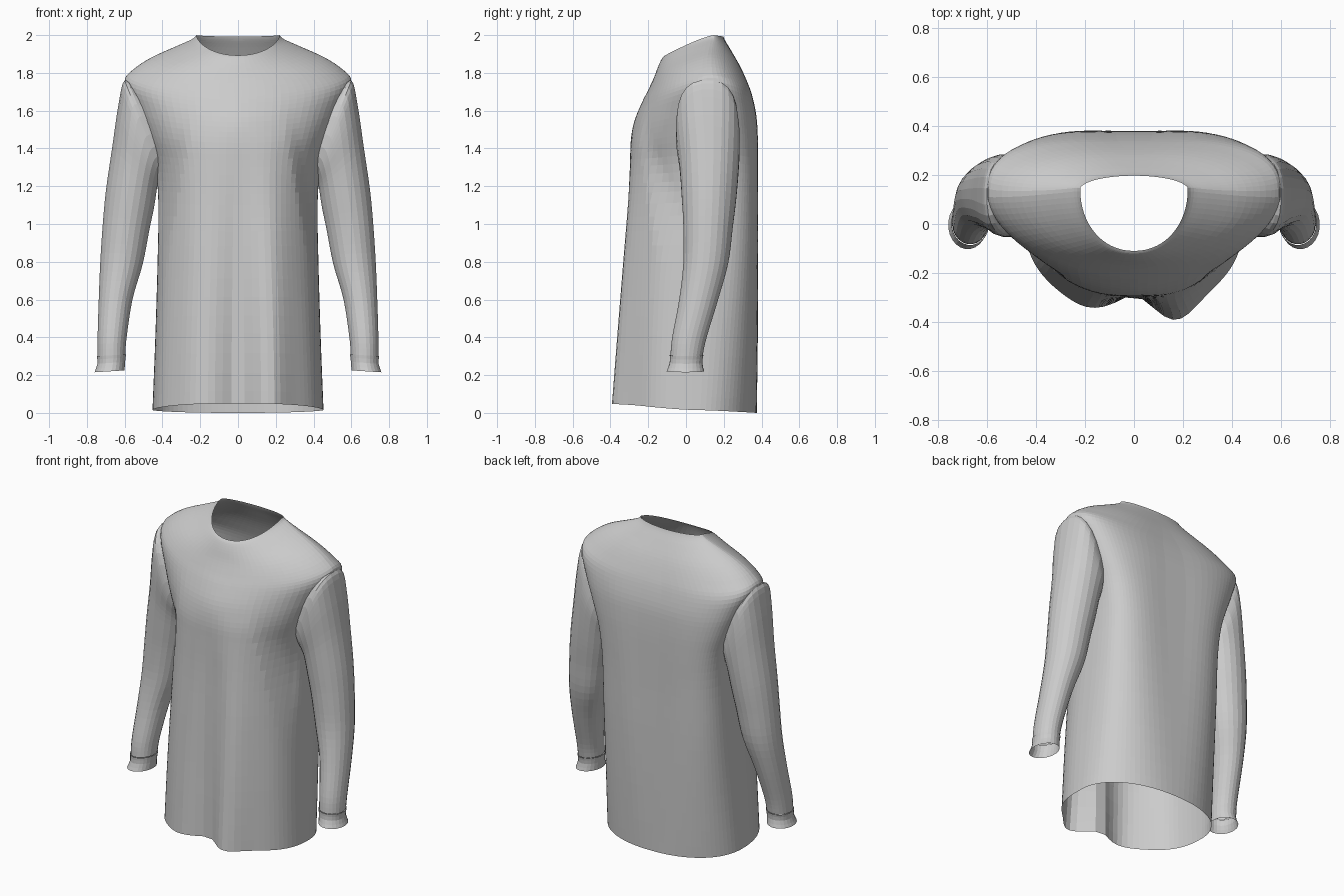
import bpy, bmesh, math

if "Cube" in bpy.data.objects:
    bpy.data.objects.remove(bpy.data.objects["Cube"], do_unlink=True)

fabric = bpy.data.materials.new("grey_fabric")
fabric.use_nodes = True
GREY = (0.6, 0.6, 0.6, 1)
fabric.diffuse_color = GREY
fabric.node_tree.nodes["Principled BSDF"].inputs["Base Color"].default_value = GREY


def refine(keys, steps):
    """Smoothly interpolate key rings (Catmull-Rom)."""
    out = []
    for i in range(len(keys) - 1):
        a, b, c, d = (keys[min(max(i + k, 0), len(keys) - 1)] for k in (-1, 0, 1, 2))
        for j in range(steps):
            t = j / steps
            out.append([q + t / 2 * (r - p + t * (2 * p - 5 * q + 4 * r - s + t * (3 * (q - r) + s - p)))
                        for p, q, r, s in zip(a, b, c, d)])
    return out + [list(keys[-1])]


def loft(name, rings, point, sides, drop=None):
    """Skin open tube through rings, optionally dropping some faces."""
    bm = bmesh.new()
    rows = [[bm.verts.new(point(r, 2 * math.pi * (k + 0.5) / sides)) for k in range(sides)] for r in rings]
    for lower, upper in zip(rows, rows[1:]):
        for k in range(sides):
            m = (k + 1) % sides
            bm.faces.new((lower[k], lower[m], upper[m], upper[k]))
    if drop:
        gone = [f for f in bm.faces if drop(f.calc_center_median())]
        bmesh.ops.delete(bm, geom=gone, context='FACES')
    mesh = bpy.data.meshes.new(name)
    bm.to_mesh(mesh)
    bm.free()
    mesh.materials.append(fabric)
    obj = bpy.data.objects.new(name, mesh)
    bpy.context.collection.objects.link(obj)
    return obj


def bump(x, width):
    return math.exp(-(x / width) ** 2)


def clamp(v):
    return min(max(v, 0), 1)


def signed_power(v, power):
    return math.copysign(abs(v) ** power, v)


# Torso rings: half width, front y, back y, side y, front z, side z, back z, front and back squareness
TORSO = [
    (.453, -.335, .375, .06, .05, .015, 0, 2.5, 2.2),
    (.438, -.325, .385, .07, .42, .4, .4, 2.5, 2.6),
    (.426, -.315, .39, .09, .8, .8, .8, 2.4, 3.1),
    (.422, -.305, .39, .1, 1.1, 1.12, 1.1, 2.3, 3.5),
    (.443, -.3, .39, .11, 1.3, 1.33, 1.3, 2.2, 3.7),
    (.497, -.295, .388, .12, 1.43, 1.49, 1.45, 2.05, 3.5),
    (.558, -.275, .38, .12, 1.54, 1.64, 1.57, 1.85, 3.2),
    (.6, -.235, .357, .12, 1.64, 1.757, 1.68, 1.8, 3),
    (.56, -.2, .33, .12, 1.71, 1.815, 1.76, 1.9, 2.6),
    (.46, -.17, .295, .125, 1.775, 1.882, 1.84, 2, 2.3),
    (.33, -.145, .25, .135, 1.84, 1.94, 1.92, 2, 2),
    (.245, -.125, .22, .145, 1.88, 1.978, 1.97, 2.1, 1.8),
    (.22, -.11, .21, .145, 1.893, 2.0, 1.992, 2.1, 1.7),
]


def torso_point(ring, angle):
    hw, yf, yb, ys, zf, zs, zb, front_square, back_square = ring
    c, s = math.cos(angle), math.sin(angle)
    front = s < 0
    power = 2 / (front_square if front else back_square)
    x = signed_power(c, power) * hw
    y = ys + abs(s) ** power * ((yf if front else yb) - ys)
    z = zs + abs(s) ** 1.2 * ((zf if front else zb) - zs)
    if front:
        # Hanging front folds, deeper towards the hem
        depth = clamp((1.5 - z) / 1.5)
        y += depth * (.045 * bump(x, .08) - .075 * bump(x - .18, .1) - .025 * bump(x + .2, .1))
        # Slack tucked in below each arm
        crease = .27 + .18 * (1.4 - z)
        y += .055 * clamp((abs(x) - crease) / .06) * bump(z - 1.1, .3) * clamp(-s * 3)
    else:
        y -= .012 * bump(x, .2) * clamp(s) * clamp(z)
    return x, y, z


def in_armhole(p):
    return abs(p.x) > .4 and ((p.y - .11) / .1) ** 2 + ((p.z - 1.52) / .15) ** 2 < 1


loft("shirt_body", refine(TORSO, 4), torso_point, 80, in_armhole)

# Sleeve rings from the tucked-in end: outer x, outer z, inner x, inner z, centre y, half depth, roundness
SLEEVE = [
    (.53, 1.71, .35, 1.33, .11, .14, .8),
    (.601, 1.762, .405, 1.27, .112, .163, .78),
    (.634, 1.63, .418, 1.24, .117, .168, .85),
    (.668, 1.4, .428, 1.19, .123, .157, .95),
    (.7, 1.18, .443, 1.09, .122, .145, 1),
    (.717, 1.0, .468, .97, .117, .132, 1),
    (.73, .8, .503, .79, .105, .12, 1),
    (.738, .6, .558, .6, .067, .104, 1),
    (.744, .4, .589, .4, .018, .092, 1),
    (.744, .3, .596, .31, .003, .086, 1),
]

# Short flared cuffs below the sleeve seam
CUFF = [
    (.748, .3, .592, .31, .003, .09, 1),
    (.745, .26, .597, .27, 0, .087, 1),
    (.76, .215, .6, .225, -.003, .1, 1),
]


def sleeve_point(side):
    def point(ring, angle):
        xo, zo, xi, zi, yc, ry, roundness = ring
        u = (1 + signed_power(math.cos(angle), roundness)) / 2
        y = yc + ry * signed_power(math.sin(angle), roundness)
        return side * (xi + (xo - xi) * u), y, zi + (zo - zi) * u
    return point


for label, side in (("left", 1), ("right", -1)):
    for part, rings in (("sleeve", refine(SLEEVE, 4)), ("cuff", refine(CUFF, 2))):
        tube = loft(label + "_" + part, rings, sleeve_point(side), 24)
        # Sleeve rings run downwards, so the left side needs its faces turned outward
        if side > 0:
            tube.data.flip_normals()
